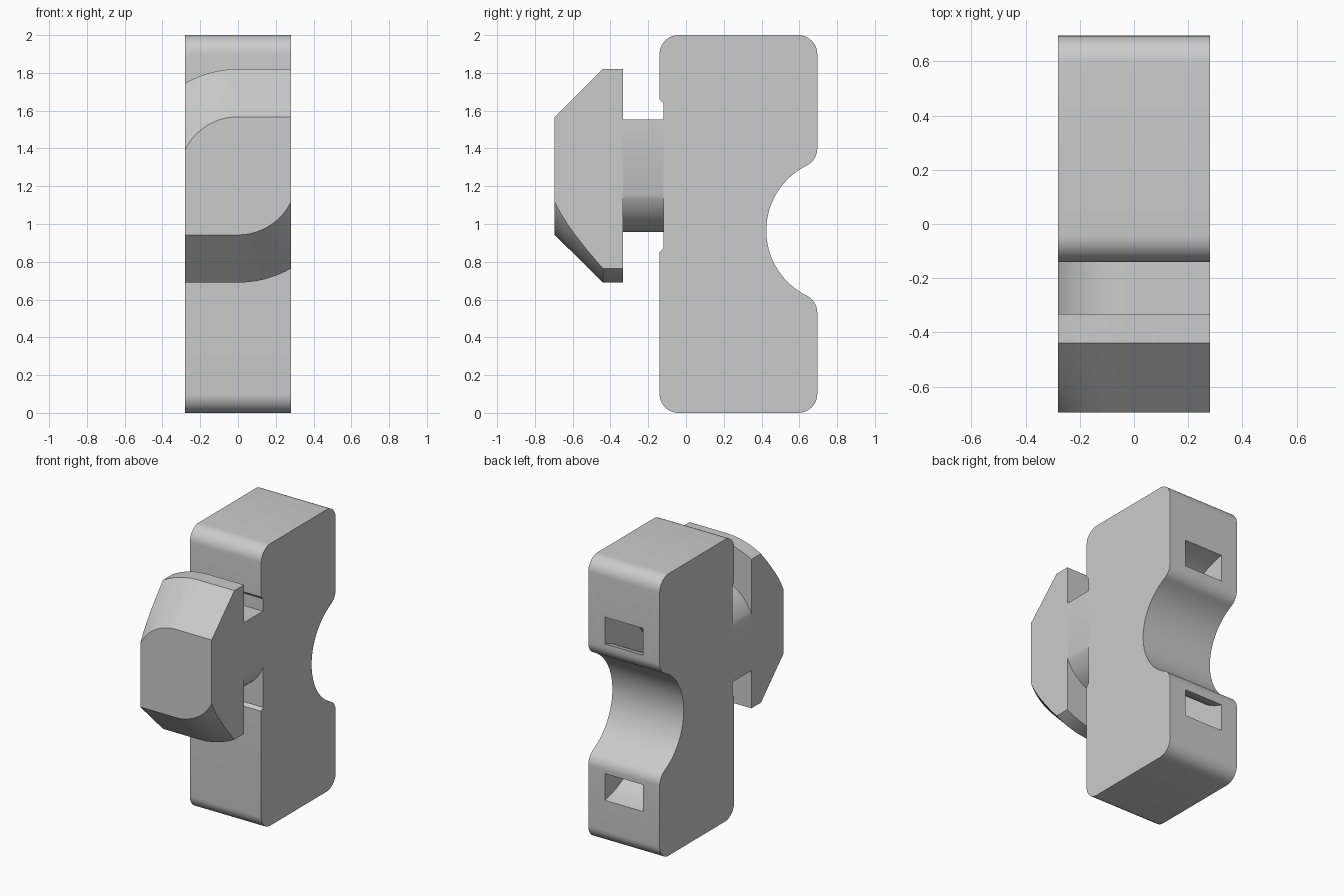
import bpy, bmesh
from math import sin, cos, asin, acos, sqrt, radians, degrees

if "Cube" in bpy.data.objects:
    bpy.data.objects.remove(bpy.data.objects["Cube"])

HALF = 0.28                          # half width of the whole clip
FRONT, BACK, TOP = -0.14, 0.695, 2.0
ROUND = 0.1                          # corner radius
BITE_Y, BITE_Z, BITE_R = 0.809, 0.965, 0.384
LOCK_Z = 1.255                       # axis of the twist-lock head

grey = bpy.data.materials.new("plain grey")
grey.use_nodes = True
grey.diffuse_color = (0.6, 0.6, 0.6, 1)
grey.node_tree.nodes["Principled BSDF"].inputs["Base Color"].default_value = (0.6, 0.6, 0.6, 1)


def arc(y, z, r, a0, a1, n=10):
    angles = [radians(a0 + (a1 - a0) * i / n) for i in range(n + 1)]
    return [(y + r * cos(a), z + r * sin(a)) for a in angles]


def loft(name, rings):
    """Skin closed rings of 3D points and cap both ends."""
    bm = bmesh.new()
    loops = [[bm.verts.new(p) for p in ring] for ring in rings]
    n = len(loops[0])
    for a, b in zip(loops, loops[1:]):
        for i in range(n):
            j = (i + 1) % n
            bm.faces.new((a[i], a[j], b[j], b[i]))
    bm.faces.new(loops[0])
    bm.faces.new(loops[-1])
    bmesh.ops.recalc_face_normals(bm, faces=bm.faces)
    mesh = bpy.data.meshes.new(name)
    bm.to_mesh(mesh)
    bm.free()
    mesh.materials.append(grey)
    obj = bpy.data.objects.new(name, mesh)
    bpy.context.collection.objects.link(obj)
    return obj


def extrude(name, profile, half):
    return loft(name, [[(x, y, z) for y, z in profile] for x in (-half, half)])


def activate(obj):
    bpy.ops.object.select_all(action='DESELECT')
    obj.select_set(True)
    bpy.context.view_layer.objects.active = obj


# Body: rounded block with a filleted cable saddle and a shallow front recess
inner_y = BACK - ROUND
reach = BITE_R + ROUND
rise = sqrt(reach ** 2 - (BITE_Y - inner_y) ** 2)
lean = degrees(acos((BITE_Y - inner_y) / reach))
front_y = FRONT + ROUND
profile = (
    arc(front_y, ROUND, ROUND, 180, 270)
    + arc(inner_y, ROUND, ROUND, 270, 360)
    + arc(inner_y, BITE_Z - rise, ROUND, 0, lean)
    + arc(BITE_Y, BITE_Z, BITE_R, 180 + lean, 180 - lean, 32)[1:-1]
    + arc(inner_y, BITE_Z + rise, ROUND, -lean, 0)
    + arc(inner_y, TOP - ROUND, ROUND, 0, 90)
    + arc(front_y, TOP - ROUND, ROUND, 90, 180)
    + [(FRONT, 1.66), (-0.12, 1.64), (-0.12, 0.87), (FRONT, 0.85)]
)
body = extrude("body", profile, HALF)

# Curved tie channel running behind the saddle
channel = (arc(BITE_Y, BITE_Z, 0.474, 90, 270, 32)
           + arc(BITE_Y, BITE_Z, 0.66, 270, 90, 32))
cutter = extrude("tie_channel_cutter", channel, 0.15)
cutter.hide_render = True
cut = body.modifiers.new("tie channel", 'BOOLEAN')
cut.operation = 'DIFFERENCE'
cut.solver = 'EXACT'
cut.object = cutter
activate(body)
bpy.ops.object.modifier_apply(modifier=cut.name)
bpy.data.objects.remove(cutter)


# Twist-lock head and neck: two opposite corners rounded about the axis
def lock_ring(y, r, n=16):
    start = asin(HALF / r)
    half = [(-r * sin(start * (1 - i / n)), r * cos(start * (1 - i / n)))
            for i in range(n + 1)] + [(HALF, r)]
    return [(s * x, y, LOCK_Z + s * z) for s in (1, -1) for x, z in half]


NOSE_R, HEAD_R, NECK_R = 0.3125, 0.565, 0.2975
steps = 8
rings = [lock_ring(-0.695 + 0.255 * i / steps, NOSE_R + (HEAD_R - NOSE_R) * i / steps)
         for i in range(steps + 1)]
rings += [lock_ring(-0.333, HEAD_R), lock_ring(-0.333, NECK_R), lock_ring(-0.1, NECK_R)]
head = loft("lock_head", rings)

for obj in (body, head):
    activate(obj)
    bpy.ops.object.shade_smooth_by_angle(angle=radians(30))
